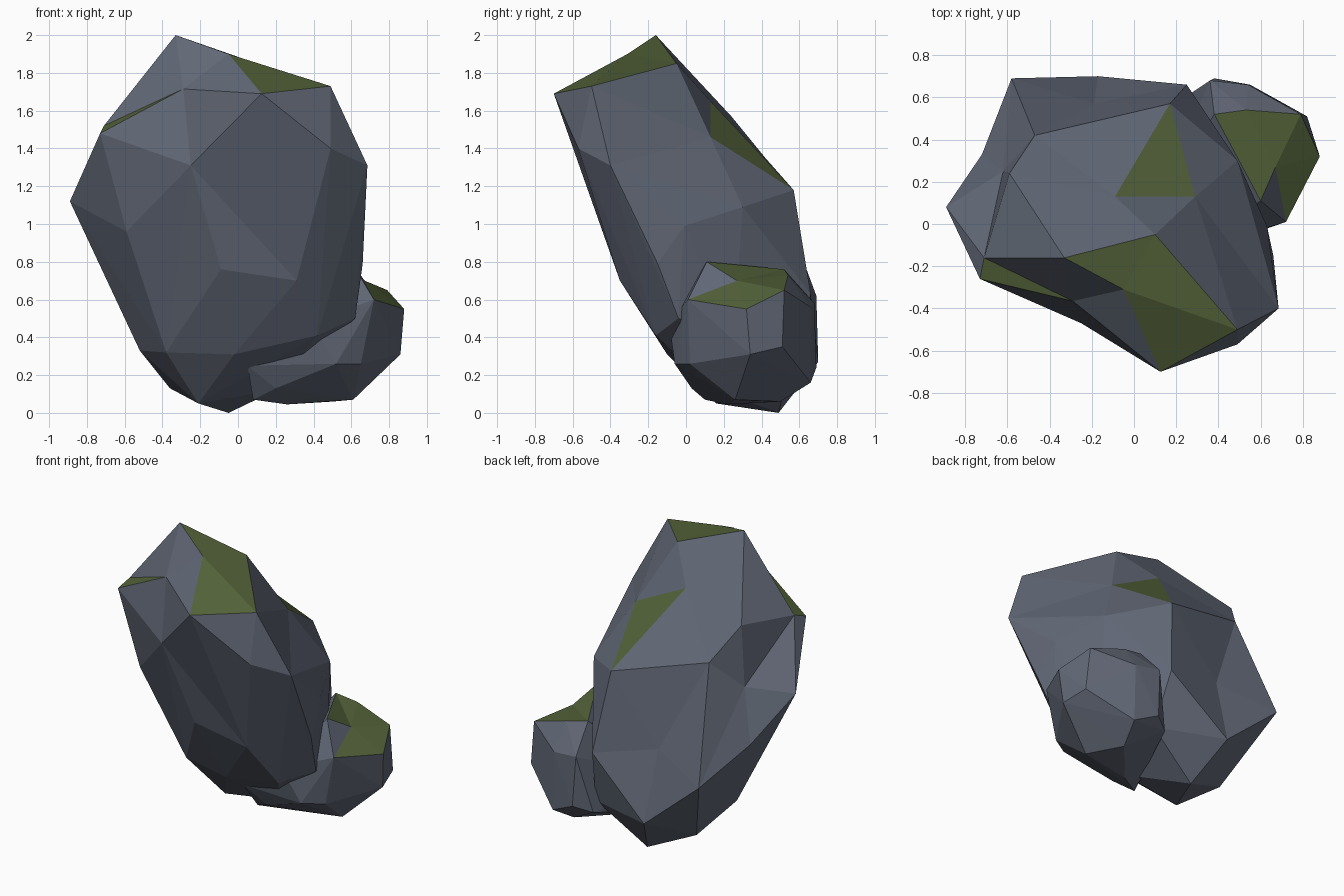
import bpy, bmesh
from mathutils import Vector


def flat_colour(name, rgb):
    m = bpy.data.materials.new(name)
    m.diffuse_color = (*rgb, 1.0)
    return m


STONE = flat_colour("slate grey", (0.118, 0.136, 0.178))
MOSS = flat_colour("moss green", (0.085, 0.120, 0.040))


def rock(name, corners, dents):
    """Chipped stone: hull around its corners, then some corners pressed in.
    dents: corner index -> outward offset used only while wrapping the hull."""
    bm = bmesh.new()
    verts = []
    for i, c in enumerate(corners):
        verts.append(bm.verts.new(Vector(c) + Vector(dents.get(i, (0, 0, 0)))))
    bmesh.ops.convex_hull(bm, input=verts)
    for i in dents:
        if verts[i].is_valid:
            verts[i].co = Vector(corners[i])
    bmesh.ops.delete(bm, geom=[v for v in bm.verts if not v.link_faces], context='VERTS')
    bmesh.ops.recalc_face_normals(bm, faces=bm.faces[:])
    bm.normal_update()
    # moss grows on faces that look upwards
    for f in bm.faces:
        f.smooth = False
        f.material_index = 1 if f.normal.z > 0.72 else 0
    me = bpy.data.meshes.new(name)
    bm.to_mesh(me)
    bm.free()
    me.materials.append(STONE)
    me.materials.append(MOSS)
    ob = bpy.data.objects.new(name, me)
    bpy.context.collection.objects.link(ob)
    return ob


# tall leaning boulder
rock("leaning_boulder", [
    # crown
    (-.33, -.16, 2.0), (-.05, -.31, 1.9), (.49, -.5, 1.73), (.125, -.7, 1.69),
    (.10, -.05, 1.85), (-.29, -.365, 1.715), (-.71, -.16, 1.52), (-.73, -.26, 1.48),
    # back shoulder
    (-.09, .13, 1.65), (.29, .13, 1.46), (.17, .57, 1.18), (-.59, .24, 1.57),
    (-.47, .42, 1.35), (-.62, .25, 1.16), (.49, .30, 1.09),
    # front and sides
    (.49, -.57, 1.4), (.685, -.40, 1.31), (-.25, -.47, 1.31), (0, -.53, 1.31),
    (-.89, .08, 1.12), (-.59, -.22, .96), (-.09, -.34, .76), (.31, -.35, .70),
    (.66, -.15, .79), (.63, -.01, .99), (-.72, .33, .82),
    # foot
    (-.58, .69, .62), (.25, .66, .63), (-.17, .70, .27), (-.52, .19, .33),
    (-.38, -.02, .32), (-.02, -.10, .31), (-.36, .40, .13), (-.21, .16, .05),
    (-.05, .49, 0), (.42, -.16, .41), (.2, .15, .12), (.3, .55, .25),
    (.62, -.04, .50), (-.19, .57, .74), (.5, .25, .4),
], {1: (0, -.10, .08), 5: (0, -.255, .065), 6: (-.03, -.02, .08),
    8: (0, .04, .06), 9: (.03, .05, .06), 13: (-.14, .10, .03),
    17: (-.02, -.10, 0), 25: (-.06, .05, 0), 39: (0, .16, .02)})

# small stone leaning on its foot
rock("small_boulder", [
    # mossy top
    (.60, .11, .80), (.72, .01, .60), (.67, .27, .70), (.79, .52, .65),
    (.88, .32, .55), (.53, .54, .73), (.38, .52, .76),
    # sides
    (.54, .66, .56), (.36, .68, .58), (.82, .51, .35), (.86, .34, .31),
    (.65, .02, .26), (.52, -.06, .26), (.39, -.09, .48), (.05, -.02, .25),
    # base
    (.61, .26, .07), (.20, .03, .13), (.26, .22, .045), (.08, .1, .07),
    (.5, .5, .06), (.55, .66, .16), (.38, .69, .24), (.27, .62, .2),
], {2: (.02, 0, .10)})
